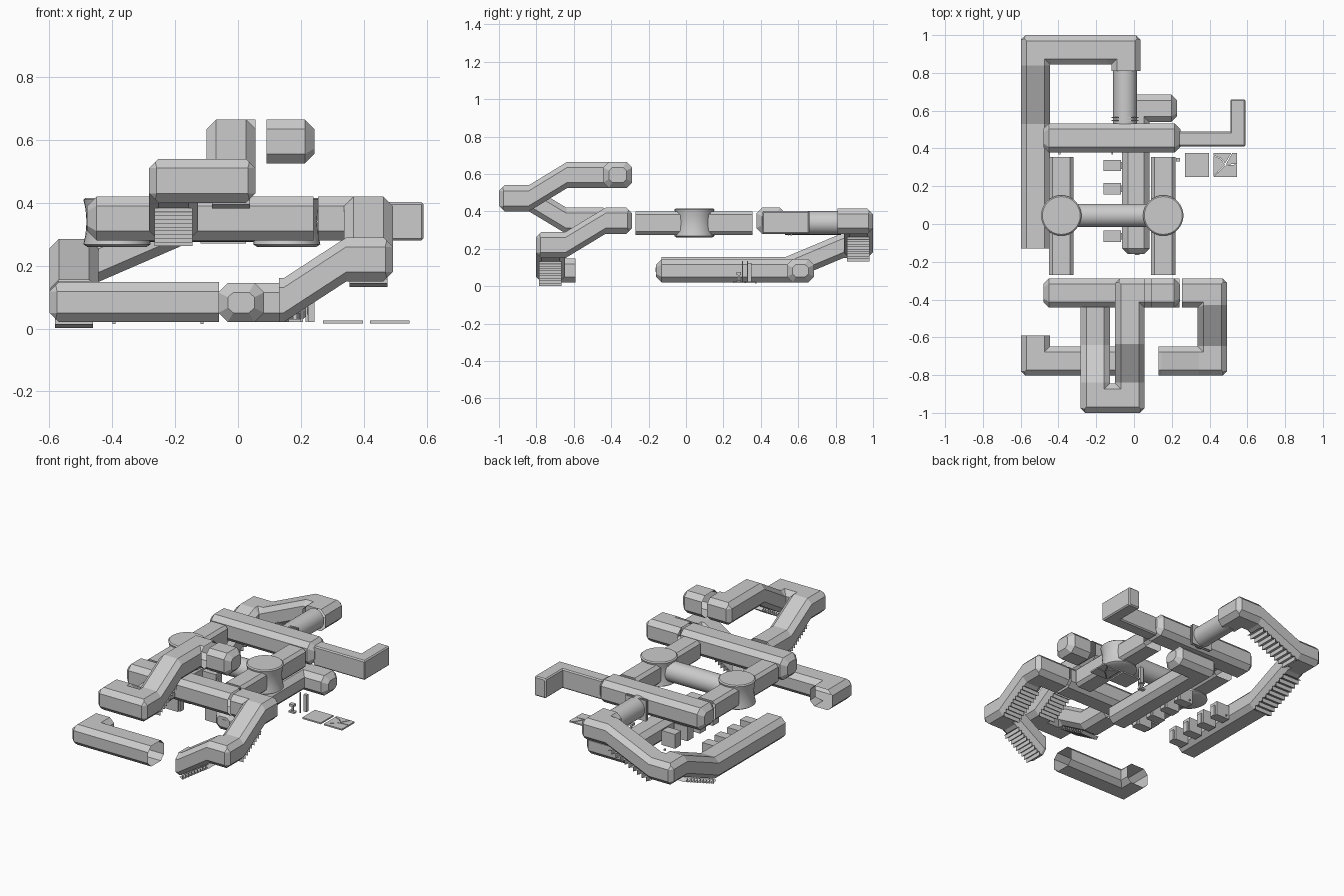
import bpy, bmesh, math
from mathutils import Vector

if "Cube" in bpy.data.objects:
    bpy.data.objects.remove(bpy.data.objects["Cube"])

def finish(bm, name, smooth=False):
    bmesh.ops.recalc_face_normals(bm, faces=bm.faces)
    me = bpy.data.meshes.new(name)
    bm.to_mesh(me)
    bm.free()
    ob = bpy.data.objects.new(name, me)
    bpy.context.collection.objects.link(ob)
    if smooth:
        bpy.context.view_layer.objects.active = ob
        ob.select_set(True)
        bpy.ops.object.shade_smooth_by_angle(angle=math.radians(35))
        ob.select_set(False)
    return ob

def corridor(name, path, w=.155, h=.14, c=.03, caps=(False, False)):
    """Chamfered tube along a path of floor points, mitred corners, optional bevelled end caps."""
    P = [Vector(p) for p in path]
    sec = [(-w/2, c), (-w/2, h-c), (-w/2+c, h), (w/2-c, h),
           (w/2, h-c), (w/2, c), (w/2-c, 0), (-w/2+c, 0)]
    dirs = [Vector((b.x-a.x, b.y-a.y, 0)).normalized() for a, b in zip(P, P[1:])]
    bm = bmesh.new()

    def ring(p, n, k=0):
        sx, sz = 1-2*k/w, 1-2*k/h
        return [bm.verts.new((p.x+n.x*u*sx, p.y+n.y*u*sx, p.z+h/2+(z-h/2)*sz)) for u, z in sec]

    rings, outer = [], []
    for i, p in enumerate(P):
        d1, d2 = dirs[max(i-1, 0)], dirs[min(i, len(dirs)-1)]
        n1, n2 = Vector((d1.y, -d1.x, 0)), Vector((d2.y, -d2.x, 0))
        n = (n1+n2)/(1+n1.dot(n2))
        first, last = i == 0 and caps[0], i == len(P)-1 and caps[1]
        if first:
            rings += [ring(p, n, c), ring(p+d2*c, n)]
        elif last:
            rings += [ring(p-d1*c, n), ring(p, n, c)]
        else:
            rings.append(ring(p, n))
            turn = d1.x*d2.y-d1.y*d2.x
            if abs(turn) > .5:
                r = rings[-1]
                outer.append((r[4], r[5]) if turn > 0 else (r[0], r[1]))
    for a, b in zip(rings, rings[1:]):
        for k in range(8):
            bm.faces.new((a[k], a[(k+1) % 8], b[(k+1) % 8], b[k]))
    if caps[0]:
        bm.faces.new(rings[0])
    if caps[1]:
        bm.faces.new(rings[-1])
    # cut the outer upright edge of each corner
    edges = [e for e in (bm.edges.get(o) for o in outer) if e]
    if edges:
        bmesh.ops.bevel(bm, geom=edges, offset=c*.8, segments=1, affect='EDGES')
    return finish(bm, name)

def stairs(name, low, high, w=.12, n=10, drop=.018):
    """Zigzag sheet of steps hanging just under a sloped floor."""
    a, b = Vector(low), Vector(high)
    d = Vector((b.x-a.x, b.y-a.y, 0)).normalized()
    side = Vector((d.y, -d.x, 0))*w/2
    bm = bmesh.new()
    pts = []
    for i in range(n):
        p, q = a.lerp(b, i/n), a.lerp(b, (i+1)/n)
        pts += [Vector((p.x, p.y, p.z-drop+.013)), Vector((q.x, q.y, p.z-drop))]
    rows = [(bm.verts.new(p+side), bm.verts.new(p-side)) for p in pts]
    for r, s in zip(rows, rows[1:]):
        bm.faces.new((r[0], r[1], s[1], s[0]))
    finish(bm, name)

def box(name, lo, hi):
    bm = bmesh.new()
    bmesh.ops.create_cube(bm, size=1)
    for v in bm.verts:
        v.co = [l+(h-l)*(t+.5) for l, h, t in zip(lo, hi, v.co)]
    return finish(bm, name)

def lathe(name, prof, loc, rot=(0, 0, 0), n=32):
    bm = bmesh.new()
    rings = [[bm.verts.new((r*math.cos(2*math.pi*k/n), r*math.sin(2*math.pi*k/n), z))
              for k in range(n)] for r, z in prof]
    for a, b in zip(rings, rings[1:]):
        for k in range(n):
            bm.faces.new((a[k], a[(k+1) % n], b[(k+1) % n], b[k]))
    bm.faces.new(rings[0])
    bm.faces.new(rings[-1])
    ob = finish(bm, name, True)
    ob.location, ob.rotation_euler = loc, rot

# Ramps running round the outside
corridor("front_right_ramp", [(.13, -.725, .02), (.145, -.725, .02), (.345, -.725, .15), (.415, -.725, .15),
         (.415, -.645, .15), (.415, -.43, .28), (.415, -.365, .28), (.255, -.365, .28)])
stairs("front_right_stairs_a", (.145, -.725, .02), (.345, -.725, .15))
stairs("front_right_stairs_b", (.415, -.645, .15), (.415, -.43, .28))
corridor("front_loop", [(-.205, -.44, .28), (-.205, -.64, .28), (-.205, -.84, .4), (-.205, -.922, .4),
         (-.022, -.922, .4), (-.022, -.84, .4), (-.022, -.635, .525), (-.022, -.365, .525), (.055, -.365, .525)])
stairs("front_loop_stairs_a", (-.205, -.64, .28), (-.205, -.84, .4))
stairs("front_loop_stairs_b", (-.022, -.84, .4), (-.022, -.635, .525))
corridor("rear_left_ramp", [(-.042, .81, .28), (-.042, .922, .28), (-.14, .922, .28), (-.44, .922, .15),
         (-.522, .922, .15), (-.522, .84, .15), (-.522, .53, .02), (-.522, -.13, .02)], h=.135)
stairs("rear_stairs_a", (-.44, .922, .15), (-.14, .922, .28))
stairs("rear_stairs_b", (-.522, .53, .02), (-.522, .84, .15))

# Separate corridor pieces
corridor("front_left_corridor", [(-.06, -.725, .02), (-.522, -.725, .02), (-.522, -.59, .02)], h=.128)
corridor("upper_end_piece", [(.09, -.365, .525), (.243, -.365, .525)], caps=(False, True))
corridor("front_cross_corridor", [(-.48, -.365, .28), (.24, -.365, .28)], caps=(True, False))
corridor("rear_cross_corridor", [(-.48, .455, .28), (.245, .455, .28)], caps=(True, True))
corridor("lower_middle_corridor", [(.01, -.16, .02), (.01, .612, .02), (.228, .612, .02)],
         w=.145, h=.125, caps=(True, True))
box("end_window", (.005, -.163, .077), (.03, -.155, .1))
corridor("side_passage", [(.24, .45, .28), (.55, .45, .28), (.55, .66, .28)],
         w=.08, h=.122, c=.007, caps=(False, True))

# Twin galleries with round rooms
for side, x in (("left", -.385), ("right", .155)):
    corridor(side + "_gallery", [(x, -.27, .275), (x, .355, .275)], w=.13, h=.125, c=.018)
    lathe(side + "_round_room", [(.095, .26), (.107, .268), (.1, .3), (.097, .34), (.1, .38), (.107, .41), (.1, .416)],
          (x, .045, 0))
lathe("bridge_tube", [(.062, -.3), (.062, .07)], (0, .045, .338), (0, math.pi/2, 0))
lathe("rear_tube", [(.063, .53), (.063, .83)], (-.047, 0, .338), (-math.pi/2, 0, 0))
for i, y in enumerate((.545, .56)):
    box(f"tube_frame_{i}", (-.12, y, .27), (.025, y+.006, .4))

# Rows of cells beside the low corridors
for row, x in (("left", -.395), ("middle", -.115)):
    for i, y in enumerate((.31, .187, .062, -.065)):
        box(f"{row}_cell_{i}", (x-.047, y-.03, .025), (x+.045, y+.03, .115))
        box(f"{row}_cell_door_{i}", (x+.045, y-.018, .025), (x+.055, y+.018, .09))
    box(row + "_cell_foot", (x-.005, .368, .015), (x+.005, .378, .025))

# Loose floor plates, the second one cracked
box("floor_plate", (.27, .25, .016), (.398, .375, .025))
pieces = [[(.42, .25), (.545, .25), (.545, .315), (.485, .31)], [(.42, .253), (.482, .313), (.46, .345), (.42, .36)],
          [(.486, .314), (.545, .319), (.545, .375), (.52, .375)], [(.42, .364), (.462, .348), (.482, .32), (.515, .375), (.42, .375)]]
for i, pts in enumerate(pieces):
    bm = bmesh.new()
    f = bm.faces.new([bm.verts.new((x, y, .016)) for x, y in pts])
    g = bmesh.ops.extrude_face_region(bm, geom=[f])
    for v in g['geom']:
        if isinstance(v, bmesh.types.BMVert):
            v.co.z = .025
    finish(bm, f"cracked_plate_{i}")

# Small loose fittings: door leaf, posts, stand
box("door_leaf", (.222, .33, .02), (.243, .35, .125))
for i, (x, y) in enumerate(((.215, .3), (.2, .325))):
    box(f"post_{i}", (x, y, .02), (x+.006, y+.006, .135))
box("stand_base", (.16, .27, .02), (.2, .295, .03))
box("stand_body", (.175, .277, .03), (.187, .289, .06))
box("stand_top", (.165, .27, .06), (.195, .295, .075))
